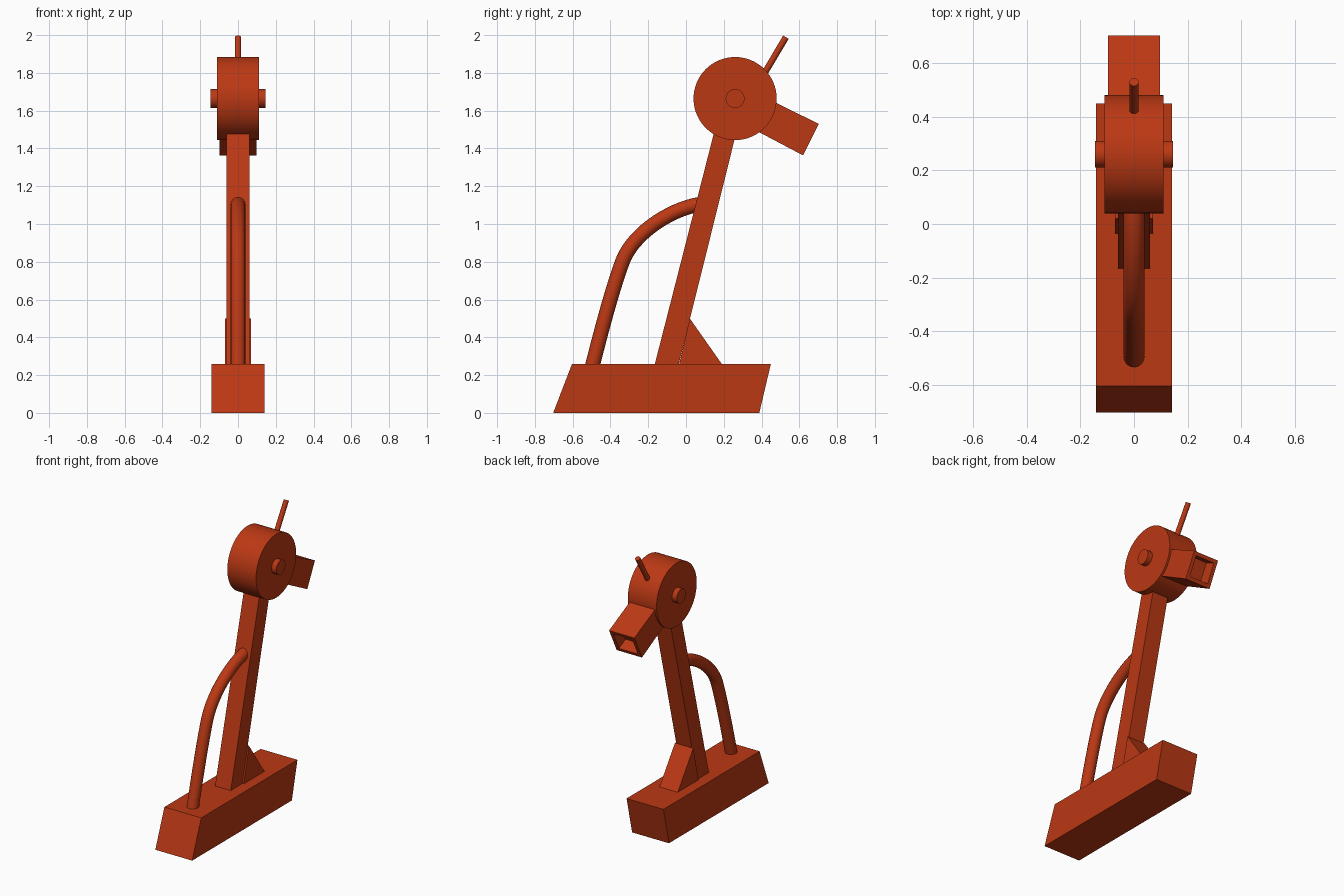
import bpy, bmesh, math
from mathutils import Vector

if "Cube" in bpy.data.objects:
    bpy.data.objects.remove(bpy.data.objects["Cube"])

mat = bpy.data.materials.new("rust_red")
mat.diffuse_color = (0.5, 0.04, 0.007, 1)
mat.use_nodes = True
mat.node_tree.nodes["Principled BSDF"].inputs["Base Color"].default_value = mat.diffuse_color


def prism(name, pts, half, recess=None):
    """Extrude a (y, z) outline across x; optionally sink the side after point `recess`."""
    bm = bmesh.new()
    a = [bm.verts.new((-half, y, z)) for y, z in pts]
    b = [bm.verts.new((half, y, z)) for y, z in pts]
    n = len(pts)
    bm.faces.new(a)
    bm.faces.new(b)
    sides = [bm.faces.new((a[i], a[(i + 1) % n], b[(i + 1) % n], b[i])) for i in range(n)]
    bmesh.ops.recalc_face_normals(bm, faces=bm.faces[:])
    if recess is not None:
        f = sides[recess]
        bmesh.ops.inset_region(bm, faces=[f], thickness=0.035, depth=0)
        bmesh.ops.inset_region(bm, faces=[f], thickness=0.002, depth=-0.08)
    me = bpy.data.meshes.new(name)
    bm.to_mesh(me)
    bm.free()
    ob = bpy.data.objects.new(name, me)
    bpy.context.collection.objects.link(ob)
    me.materials.append(mat)
    return ob


def rod(name, p, q, r, sides):
    """Smooth-sided cylinder between two points."""
    p, q = Vector(p), Vector(q)
    bpy.ops.mesh.primitive_cylinder_add(vertices=sides, radius=r, depth=(q - p).length,
                                        location=(p + q) / 2)
    ob = bpy.context.object
    ob.name = name
    ob.rotation_euler = (q - p).to_track_quat('Z', 'Y').to_euler()
    bpy.ops.object.shade_smooth_by_angle(angle=math.radians(35))
    ob.data.materials.append(mat)
    return ob


# Base block, leaning post and gusset
prism("base", [(-0.703, 0), (0.388, 0), (0.449, 0.258), (-0.604, 0.258)], 0.141)
prism("post", [(-0.18, 0.2), (-0.053, 0.2), (0.285, 1.56), (0.168, 1.56)], 0.06)
prism("gusset", [(-0.038, 0.25), (0.196, 0.25), (0.02, 0.5)], 0.07)

# Drum head with its axle
rod("drum", (-0.11, 0.26, 1.664), (0.11, 0.26, 1.664), 0.22, 64)
rod("axle", (-0.146, 0.26, 1.664), (0.146, 0.26, 1.664), 0.05, 32)

# Square spout with a sunken opening
prism("spout", [(0.345, 1.706), (0.703, 1.53), (0.62, 1.363), (0.255, 1.556)], 0.097, recess=1)

# Thin lever on top
rod("lever", (0, 0.39, 1.755), (0, 0.529, 1.989), 0.017, 20)

# Curved tube handle
cu = bpy.data.curves.new("handle", 'CURVE')
cu.dimensions = '3D'
cu.bevel_depth = 0.039
cu.bevel_resolution = 6
cu.resolution_u = 16
cu.use_fill_caps = True
sp = cu.splines.new('BEZIER')
path = [  # left handle, point, right handle as (y, z)
    ((-0.53, 0.13), (-0.508, 0.2), (-0.455, 0.41)),
    ((-0.395, 0.64), (-0.341, 0.788), (-0.295, 0.935)),
    ((-0.10, 1.075), (0.075, 1.105), (0.12, 1.115)),
]
sp.bezier_points.add(len(path) - 1)
for bp, (l, c, r) in zip(sp.bezier_points, path):
    bp.handle_left_type = bp.handle_right_type = 'FREE'
    bp.handle_left, bp.co, bp.handle_right = (0, *l), (0, *c), (0, *r)
cu.materials.append(mat)
handle = bpy.data.objects.new("handle", cu)
bpy.context.collection.objects.link(handle)
